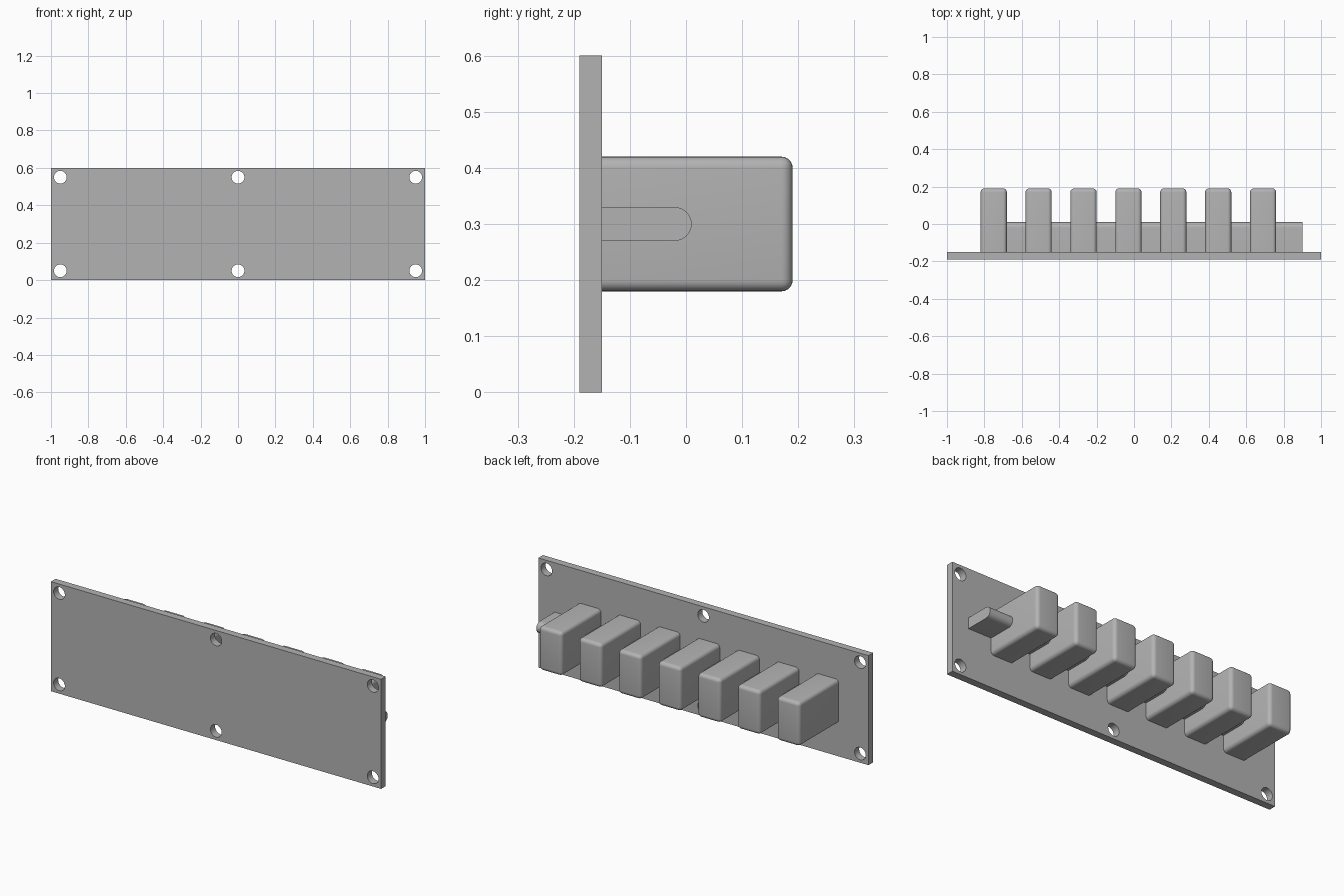
import bpy
import bmesh
import math
from mathutils import Matrix, Vector

if "Cube" in bpy.data.objects:
    bpy.data.objects.remove(bpy.data.objects["Cube"], do_unlink=True)

grey = bpy.data.materials.new("plain grey")
grey.use_nodes = True
colour = (0.45, 0.45, 0.45, 1)
grey.diffuse_color = colour
grey.node_tree.nodes["Principled BSDF"].inputs["Base Color"].default_value = colour

PLATE_FRONT, PLATE_BACK = -0.19, -0.15


def finish(name, bm, smooth=True):
    bmesh.ops.recalc_face_normals(bm, faces=bm.faces)
    mesh = bpy.data.meshes.new(name)
    bm.to_mesh(mesh)
    bm.free()
    mesh.materials.append(grey)
    obj = bpy.data.objects.new(name, mesh)
    bpy.context.collection.objects.link(obj)
    bpy.ops.object.select_all(action="DESELECT")
    obj.select_set(True)
    bpy.context.view_layer.objects.active = obj
    if smooth:
        bpy.ops.object.shade_smooth_by_angle(angle=math.radians(30))
    return obj


def box(low, high):
    low, high = Vector(low), Vector(high)
    bm = bmesh.new()
    bmesh.ops.create_cube(bm, size=1)
    bmesh.ops.scale(bm, vec=high - low, verts=bm.verts)
    bmesh.ops.translate(bm, vec=(low + high) / 2, verts=bm.verts)
    return bm


# Bolt hole cutters, joined into one helper
bm = bmesh.new()
for x in (-0.95, 0, 0.95):
    for z in (0.05, 0.55):
        place = Matrix.Translation((x, -0.17, z)) @ Matrix.Rotation(math.pi / 2, 4, "X")
        bmesh.ops.create_cone(bm, cap_ends=True, segments=40, radius1=0.034,
                              radius2=0.034, depth=0.2, matrix=place)
cutter = finish("hole_cutter", bm, smooth=False)
cutter.hide_render = True

# Mounting plate with six drilled holes
plate = finish("mounting_plate", box((-1, PLATE_FRONT, 0), (1, PLATE_BACK, 0.6)), smooth=False)
drill = plate.modifiers.new("bolt holes", "BOOLEAN")
drill.operation = "DIFFERENCE"
drill.solver = "EXACT"
drill.object = cutter
bpy.ops.object.modifier_apply(modifier=drill.name)
bpy.data.objects.remove(cutter, do_unlink=True)
bpy.ops.object.shade_smooth_by_angle(angle=math.radians(30))

# Row of blocks, rounded everywhere except where they meet the plate
for i in range(7):
    x = -0.75 + 0.24 * i
    bm = box((x - 0.07, PLATE_BACK, 0.18), (x + 0.07, 0.19, 0.42))
    free_edges = [e for e in bm.edges if any(v.co.y > 0 for v in e.verts)]
    bmesh.ops.bevel(bm, geom=free_edges, offset=0.02, segments=6, profile=0.5,
                    affect="EDGES", clamp_overlap=True)
    finish(f"block_{i + 1}", bm)

# Round-nosed rail that runs through the blocks
bm = bmesh.new()
steps = 20
profile = [(PLATE_BACK, 0.27)]
for i in range(steps + 1):
    a = -math.pi / 2 + math.pi * i / steps
    profile.append((-0.02 + 0.03 * math.cos(a), 0.3 + 0.03 * math.sin(a)))
profile.append((PLATE_BACK, 0.33))
end = bm.faces.new([bm.verts.new((-0.75, y, z)) for y, z in profile])
extruded = bmesh.ops.extrude_face_region(bm, geom=[end], use_keep_orig=True)
moved = [g for g in extruded["geom"] if isinstance(g, bmesh.types.BMVert)]
bmesh.ops.translate(bm, vec=(1.65, 0, 0), verts=moved)
finish("cross_rail", bm)
